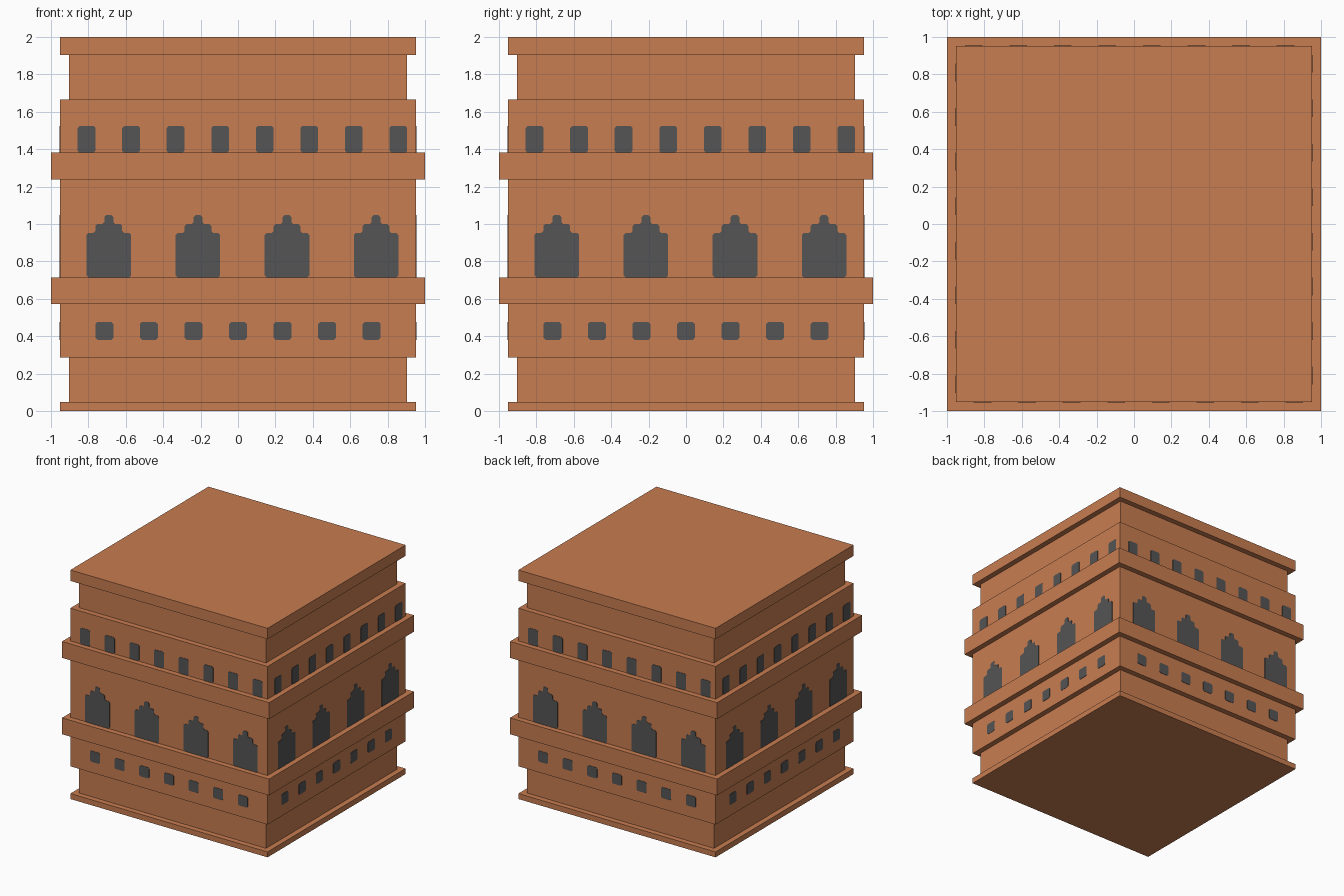
import bpy, bmesh, math
from mathutils import Matrix, Vector

if "Cube" in bpy.data.objects:
    bpy.data.objects.remove(bpy.data.objects["Cube"])

U = 2 / 42  # the tower is laid out on a 42-unit module


def material(name, rgb):
    m = bpy.data.materials.new(name)
    m.diffuse_color = (*rgb, 1)
    m.use_nodes = True
    m.node_tree.nodes["Principled BSDF"].inputs["Base Color"].default_value = m.diffuse_color
    return m


TERRACOTTA = material("terracotta", (0.578, 0.205, 0.082))
DARK_GREY = material("dark grey", (0.09, 0.09, 0.09))


def finish(name, bm, mat):
    me = bpy.data.meshes.new(name)
    bmesh.ops.recalc_face_normals(bm, faces=bm.faces)
    bm.to_mesh(me)
    bm.free()
    me.materials.append(mat)
    ob = bpy.data.objects.new(name, me)
    bpy.context.collection.objects.link(ob)


def tier(name, half, z0, z1):
    bm = bmesh.new()
    bmesh.ops.create_cube(bm, size=1, matrix=Matrix.Translation((0, 0, (z0 + z1) / 2 * U))
                          @ Matrix.Diagonal((2 * half * U, 2 * half * U, (z1 - z0) * U, 1)))
    finish(name, bm, TERRACOTTA)


def soften(points, r=0.22):
    # trim every corner of the outline slightly
    out = []
    for i, p in enumerate(points):
        for q in (points[i - 1], points[(i + 1) % len(points)]):
            d = (Vector(q) - Vector(p)).normalized()
            out.append(Vector(p) + d * r)
    return out


def windows(name, steps, z0, centres, wall=20):
    # steps: (half width, top height) from the bottom up; repeated on all four walls
    right = []
    low = z0
    for w, top in steps:
        right += [(w, low), (w, top)]
        low = top
    outline = soften(right + [(-x, z) for x, z in reversed(right)])
    bm = bmesh.new()
    for side in range(4):
        turn = Matrix.Rotation(side * math.pi / 2, 3, 'Z')
        for c in centres:
            front, back = ([bm.verts.new(turn @ Vector(((c + p.x) * U, y, p.y * U))) for p in outline]
                           for y in (-wall * U - 0.003, -wall * U + 0.002))
            bm.faces.new(front)
            n = len(front)
            for i in range(n):
                j = (i + 1) % n
                bm.faces.new((front[i], back[i], back[j], front[j]))
            bm.faces.new(back[::-1])
    finish(name, bm, DARK_GREY)


# stacked square tiers: name, half width, bottom, top
for t in [("base_plinth", 20, 0, 1), ("lower_neck", 19, 1, 6), ("lower_storey", 20, 6, 12),
          ("lower_cornice", 21, 12, 15), ("middle_storey", 20, 15, 26),
          ("upper_cornice", 21, 26, 29), ("upper_storey", 20, 29, 35),
          ("upper_neck", 19, 35, 40), ("roof_slab", 20, 40, 42)]:
    tier(*t)

# window rows
windows("lower_windows", [(1, 10)], 8, range(-15, 16, 5))
windows("arched_windows", [(2.5, 20), (1.5, 21), (0.5, 22)], 15, [-14.5, -4.5, 5.5, 15.5])
windows("upper_windows", [(1, 32)], 29, range(-17, 19, 5))
